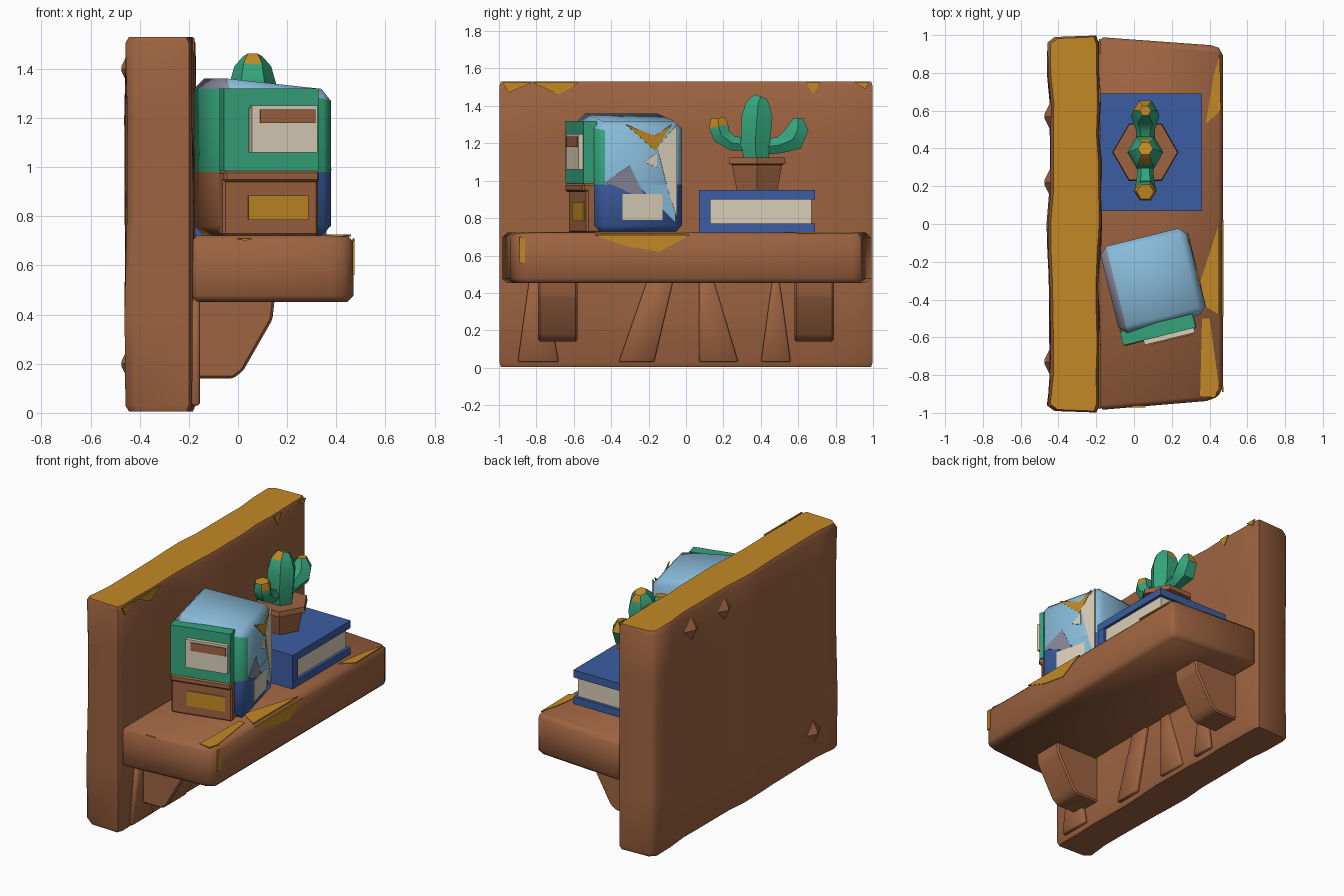
import bpy, bmesh, math, random
from mathutils import Matrix, Vector

random.seed(4)
if "Cube" in bpy.data.objects:
    bpy.data.objects.remove(bpy.data.objects["Cube"])


def material(name, rgb):
    m = bpy.data.materials.new(name)
    m.use_nodes = True
    m.diffuse_color = (*rgb, 1)
    bsdf = next(n for n in m.node_tree.nodes if n.type == 'BSDF_PRINCIPLED')
    bsdf.inputs["Base Color"].default_value = (*rgb, 1)
    return m


brown = material("brown wood", (.34, .125, .052))
gold = material("gold moss", (.54, .25, .018))
green = material("green", (.035, .37, .2))
sky = material("light blue", (.25, .5, .7))
blue = material("deep blue", (.045, .11, .36))
cream = material("cream paper", (.7, .62, .48))
grey = material("grey lilac", (.24, .24, .32))

AXES = {'x': lambda u, v, h: (h, u, v),
        'y': lambda u, v, h: (u, h, v),
        'z': lambda u, v, h: (u, v, h)}


def finish(bm, name, mats, matrix=None, angle=35):
    """Turn a bmesh into an object, shaded smooth below the given angle."""
    bmesh.ops.recalc_face_normals(bm, faces=bm.faces)
    if matrix:
        bm.transform(matrix)
    me = bpy.data.meshes.new(name)
    bm.to_mesh(me)
    bm.free()
    for m in mats:
        me.materials.append(m)
    ob = bpy.data.objects.new(name, me)
    bpy.context.collection.objects.link(ob)
    if angle:
        bpy.ops.object.select_all(action='DESELECT')
        ob.select_set(True)
        bpy.context.view_layer.objects.active = ob
        bpy.ops.object.shade_smooth_by_angle(angle=math.radians(angle))
    return ob


def prism_bm(pts, axis, lo, hi, bevel=0, segments=1):
    """Extrude a 2D outline along an axis, with optional bevel."""
    bm = bmesh.new()
    a, b = ([bm.verts.new(AXES[axis](u, v, h)) for u, v in pts] for h in (lo, hi))
    bm.faces.new(a)
    bm.faces.new(b)
    for i in range(len(pts)):
        j = (i + 1) % len(pts)
        bm.faces.new((a[i], a[j], b[j], b[i]))
    bmesh.ops.recalc_face_normals(bm, faces=bm.faces)
    if bevel:
        bmesh.ops.bevel(bm, geom=bm.edges[:], offset=bevel, segments=segments,
                        profile=.5, affect='EDGES')
    return bm


def prism(name, pts, axis, lo, hi, mat, bevel=0, matrix=None, angle=35):
    return finish(prism_bm(pts, axis, lo, hi, bevel), name, [mat], matrix, angle)


def rect(u0, u1, v0, v1):
    return [(u0, v0), (u1, v0), (u1, v1), (u0, v1)]


def cut(bm, co, no):
    bmesh.ops.bisect_plane(bm, geom=bm.verts[:] + bm.edges[:] + bm.faces[:],
                           plane_co=co, plane_no=no)


# Back board: wavy plank outline, cut into rows and roughened
n = 13
ys = [-.96 + 1.92 * i / (n - 1) for i in range(n)]
outline = [(-.185 + random.uniform(-.006, .014), y) for y in ys]
outline += [(-.2, .998), (-.42, .99)]
outline += [(-.448 + random.uniform(-.012, .01), y) for y in reversed(ys)]
outline += [(-.42, -.99), (-.2, -.998)]
bm = prism_bm(outline, 'z', .005, 1.53)
for z in (.03, .4, .8, 1.2, 1.505):
    cut(bm, (0, 0, z), (0, 0, 1))
for v in bm.verts:
    if .1 < v.co.z < 1.3 and abs(v.co.y) < .97:
        v.co.x += random.uniform(-.008, .008)
    elif v.co.z > 1.52 or v.co.z < .01:
        v.co.x += .015 if v.co.x < -.3 else -.012
        v.co.y *= .992
bm.normal_update()
for f in bm.faces:
    f.material_index = int(f.normal.z > .6)
finish(bm, "back_board", [brown, gold], angle=50)

# Knots that stand out of the board's back
for i, (y, z) in enumerate([(.57, 1.4), (.22, 1.4), (-.73, .2)]):
    bm = bmesh.new()
    bmesh.ops.create_cone(bm, cap_ends=True, segments=4, radius1=.09, radius2=.01, depth=.04)
    finish(bm, f"board_knot_{i}", [brown],
           Matrix.Translation((-.455, y, z)) @ Matrix.Rotation(-math.pi / 2, 4, 'Y'))

# Worn gold slivers along the top edge of the board
for i, (y0, ym, y1, z) in enumerate([(-.98, -.95, -.82, 1.47), (-.82, -.68, -.57, 1.46),
                                     (.64, .68, .72, 1.46), (.9, .96, .98, 1.49)]):
    prism(f"board_moss_{i}", [(y0, 1.525), (ym, z), (y1, 1.525)], 'x', -.186, -.177, gold)

# Raised grain wedges under the shelf
for i, (y0, y1, y2, y3) in enumerate([(-.36, -.17, -.07, -.21), (.07, .28, .15, .07),
                                      (-.9, -.68, -.76, -.84), (.4, .56, .5, .46)]):
    prism(f"grain_ridge_{i}", [(y0, .03), (y1, .03), (y2, .46), (y3, .46)],
          'x', -.19, -.155, brown, .008, angle=50)

# Shelf
shelf = [(-.19, -.985), (.41, -.935), (.47, -.89), (.47, .92), (.43, .945), (-.19, .99)]
prism("shelf", shelf, 'z', .452, .722, brown, .025, angle=50)

# Gold wear on the shelf
for i, pts in enumerate([[(.38, .53), (.46, .6), (.455, .9), (.42, .78)],
                         [(.36, -.5), (.4, -.5), (.45, -.86), (.43, -.92), (.35, -.91)],
                         [(.32, -.4), (.45, -.48), (.45, .0)]]):
    prism(f"shelf_moss_{i}", pts, 'z', .717, .726, gold)
prism("shelf_front_moss", [(-.49, .71), (.02, .71), (-.14, .62), (-.32, .65)], 'x', .465, .474, gold)
prism("shelf_corner_moss", rect(-.89, -.86, .56, .7), 'x', .465, .474, gold)
prism("shelf_end_moss", [(-.01, .71), (.06, .71), (.03, .7)], 'y', -.971, -.962, gold)

# Two brackets below the shelf
for side, y in (("right", -.685), ("left", .685)):
    prism(f"bracket_{side}", [(-.19, .47), (.15, .47), (.14, .38), (.02, .17), (-.02, .14), (-.19, .14)],
          'y', y - .105, y + .105, brown, .01)

# Lying book: covers, spine and recessed pages
prism("book_bottom_cover", rect(-.18, .36, .07, .69), 'z', .72, .77, blue)
prism("book_top_cover", rect(-.18, .36, .07, .69), 'z', .9, .95, blue)
prism("book_spine", rect(-.18, .358, .07, .13), 'z', .76, .91, blue)
prism("book_pages", rect(-.17, .34, .12, .67), 'z', .76, .91, cream)

# Upright turned block of books: blue below, light blue above, coloured by face direction
turn = Matrix.Translation((.1, -.3, 0)) @ Matrix.Rotation(math.radians(14), 4, 'Z')
h = .237
bm = prism_bm(rect(-h, h, -h, h), 'z', .72, 1.36, .04)
for v in bm.verts:
    if v.co.z > 1.2:
        v.co.z -= .05 * max(0, v.co.x) / h
cut(bm, (0, 0, .98), (0, 0, 1))
bm.normal_update()
for f in bm.faces:
    c, d = f.calc_center_median(), f.normal
    low = c.z < .98
    if low:
        f.material_index = 4 if d.x < -.6 else 1
    elif d.z > .4:
        f.material_index = 3 if d.x < -.4 else 0
    elif d.y < -.6 or (d.y < -.4 and d.x < 0):
        f.material_index = 2
    elif d.x < -.6:
        f.material_index = 2
    elif d.y < -.4 and d.x > .4:
        f.material_index = 3
finish(bm, "block", [sky, blue, green, grey, brown], turn, 50)

# Painted patches on the block's side
for name, mat, pts in [
        ("side_page_strip", cream, [(.09, 1.18), (.2, 1.3), (.2, .8), (.15, .95)]),
        ("side_label", cream, rect(-.1, .12, .79, .93)),
        ("side_sky_point", sky, [(-.02, .98), (.19, .98), (.19, .78)]),
        ("side_grey_patch", grey, [(-.2, .99), (-.06, 1.08), (.03, .9)]),
        ("side_gold_patch", gold, [(-.08, 1.3), (.08, 1.16), (.17, 1.3), (.08, 1.24)]),
        ("side_cream_spot", cream, [(.02, 1.1), (.09, 1.15), (.09, 1.07)])]:
    o = .002 if mat is cream else 0
    prism(name, pts, 'x', h - .004, h + .003 + o, mat, matrix=turn)

# Green book front: a frame with pages and a brown band
for name, r in [("top", rect(-.235, .16, 1.24, 1.32)), ("bottom", rect(-.235, .16, .985, 1.06)),
                ("left", rect(-.235, -.13, 1.06, 1.24)), ("right", rect(.145, .16, 1.06, 1.24))]:
    prism(f"green_frame_{name}", r, 'y', -.295, -.22, green, matrix=turn)
prism("green_pages", rect(-.125, .15, 1.06, 1.25), 'y', -.32, -.22, cream, matrix=turn)
prism("green_page_band", rect(-.09, .14, 1.18, 1.235), 'y', -.327, -.318, brown, matrix=turn)

# Brown book below it, with a gold label
prism("brown_book", rect(-.235, .165, .72, .985), 'y', -.28, -.2, brown, .01, turn)
prism("brown_book_lid", rect(-.235, .165, .94, .985), 'y', -.3, -.22, brown, .01, turn)
prism("brown_book_label", rect(-.13, .12, .785, .885), 'y', -.287, -.278, gold, matrix=turn)


def tube(name, rings, sides, mats, tops):
    """Low-poly skin through (y, z, radius) rings in the plane of the plant."""
    bm = bmesh.new()
    loops = []
    for i, (y, z, r) in enumerate(rings):
        a, b = rings[max(i - 1, 0)], rings[min(i + 1, len(rings) - 1)]
        d = Vector((0, b[0] - a[0], b[1] - a[1])).normalized()
        side = Vector((1, 0, 0))
        up = d.cross(side)
        loops.append([bm.verts.new(Vector((.06, y, z)) + r * (
            math.cos(t) * side + math.sin(t) * up))
            for t in (2 * math.pi * k / sides for k in range(sides))])
    for p, q in zip(loops, loops[1:]):
        for k in range(sides):
            j = (k + 1) % sides
            bm.faces.new((p[k], p[j], q[j], q[k]))
    bm.faces.new(loops[0])
    bm.faces.new(loops[-1])
    bm.faces.ensure_lookup_table()
    first = len(bm.faces) - 2 - sides
    for k in tops:
        bm.faces[first + k].material_index = 1
    bm.faces[-1].material_index = 1 if tops else 0
    return finish(bm, name, mats, angle=40)


# Six-sided pot and the cactus with two arms
tube("pot", [(.38, .945, .125), (.38, 1.085, .155), (.38, 1.09, .175), (.38, 1.125, .17),
             (.38, 1.12, .14), (.38, 1.08, .13)], 6, [brown], [])
tube("cactus_body", [(.38, 1.08, .07), (.37, 1.2, .09), (.38, 1.34, .095), (.385, 1.41, .075),
                     (.4, 1.45, .04)], 6, [green, gold], [1, 4])
tube("cactus_arm_right", [(.36, 1.19, .04), (.25, 1.2, .045), (.19, 1.24, .055),
                          (.175, 1.29, .06), (.17, 1.335, .045)], 6, [green, gold], [0, 2, 3, 5])
tube("cactus_arm_left", [(.4, 1.18, .05), (.5, 1.19, .05), (.57, 1.22, .075),
                         (.6, 1.28, .065), (.6, 1.335, .03)], 6, [green, gold], [1, 2])
